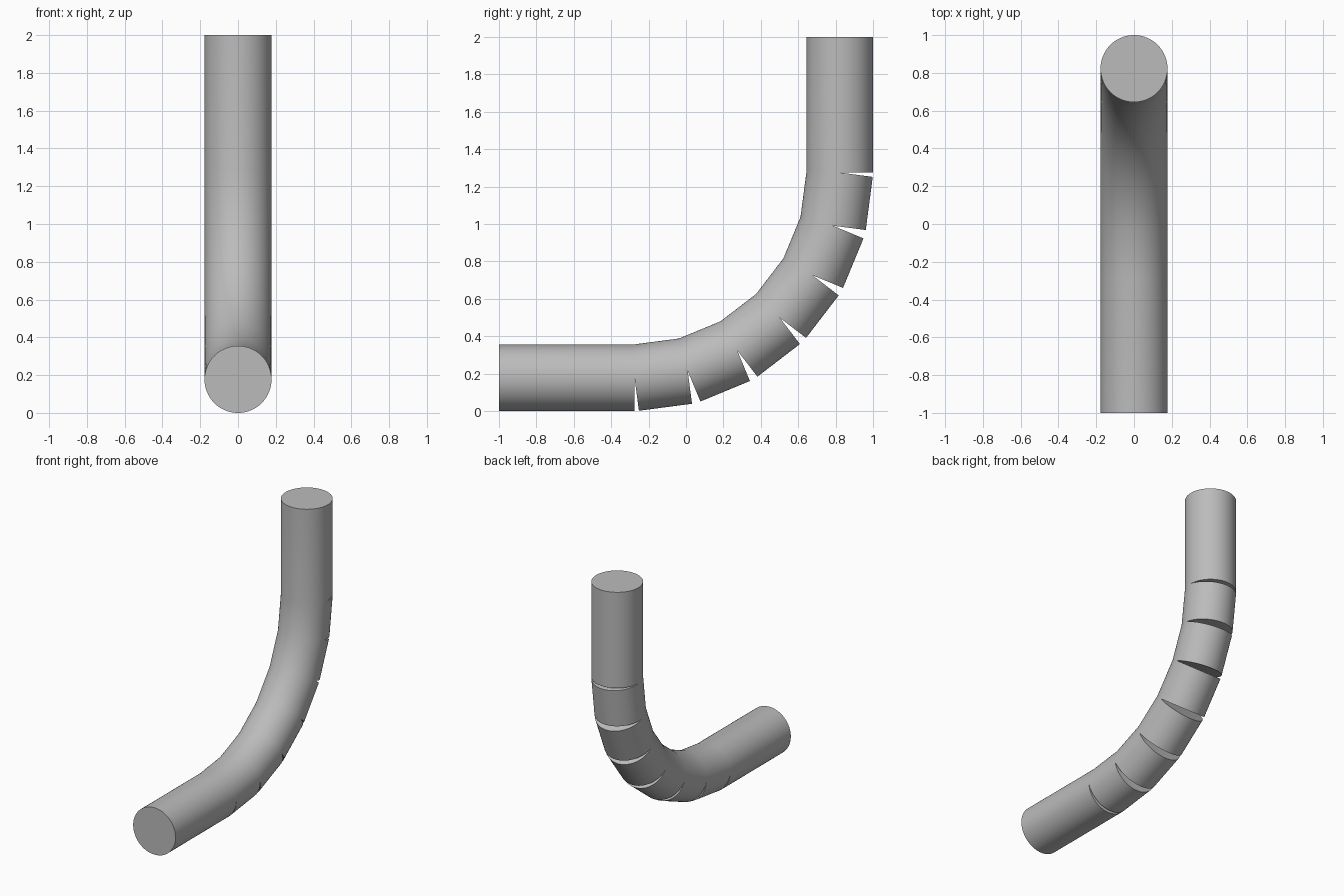
import bpy, bmesh
from math import sin, cos, tan, pi, radians
from mathutils import Vector

cube = bpy.data.objects.get("Cube")
if cube:
    bpy.data.objects.remove(cube, do_unlink=True)

RADIUS, BEND, SIDES, STEPS = 0.1775, 1.0975, 64, 6
CENTRE = Vector((0, -0.275, 1.275))

# Centre line: straight leg, bend in equal chords, straight leg
path = [Vector((0, -1, RADIUS))]
for i in range(STEPS + 1):
    a = radians(90 * i / STEPS)
    path.append(CENTRE + BEND * Vector((0, sin(a), -cos(a))))
path.append(Vector((0, 1 - RADIUS, 2)))

# Direction of every straight section, in degrees above horizontal
angles = [0] + [90 * (i + 0.5) / STEPS for i in range(STEPS)] + [90]

bm = bmesh.new()


def ring(point, angle, turn):
    """Circle that is mitred on the inside of the bend and square on the outside."""
    a = radians(angle)
    along, inward = Vector((0, cos(a), sin(a))), Vector((0, -sin(a), cos(a)))
    verts = []
    for k in range(SIDES):
        t = 2 * pi * k / SIDES
        u = RADIUS * sin(t)
        shear = max(u, 0) * tan(radians(turn) / 2)
        verts.append(bm.verts.new(point + Vector((RADIUS * cos(t), 0, 0))
                                  + inward * u + along * shear))
    return verts


half = SIDES // 2
for i, angle in enumerate(angles):
    turn_in = angle - angles[i - 1] if i else 0
    turn_out = angles[i + 1] - angle if i < len(angles) - 1 else 0
    start = ring(path[i], angle, turn_in)
    end = ring(path[i + 1], angle, -turn_out)
    for k in range(SIDES):
        n = (k + 1) % SIDES
        bm.faces.new((start[k], start[n], end[n], end[k]))
    # Full discs close the pipe ends, half discs are the walls of the open cuts
    for verts, turn in ((start, turn_in), (end, turn_out)):
        bm.faces.new(verts[half:] + verts[:1] if turn else verts)

# Weld the sections along the inside of the bend
bmesh.ops.remove_doubles(bm, verts=bm.verts, dist=0.0001)
bmesh.ops.recalc_face_normals(bm, faces=bm.faces)

mesh = bpy.data.meshes.new("bent_pipe")
bm.to_mesh(mesh)
bm.free()
pipe = bpy.data.objects.new("bent_pipe", mesh)
bpy.context.collection.objects.link(pipe)

grey = bpy.data.materials.new("plain_grey")
grey.use_nodes = True
colour = (0.5, 0.5, 0.5, 1)
grey.diffuse_color = colour
grey.node_tree.nodes["Principled BSDF"].inputs["Base Color"].default_value = colour
mesh.materials.append(grey)

bpy.ops.object.select_all(action="DESELECT")
pipe.select_set(True)
bpy.context.view_layer.objects.active = pipe
bpy.ops.object.shade_smooth_by_angle(angle=radians(30))
